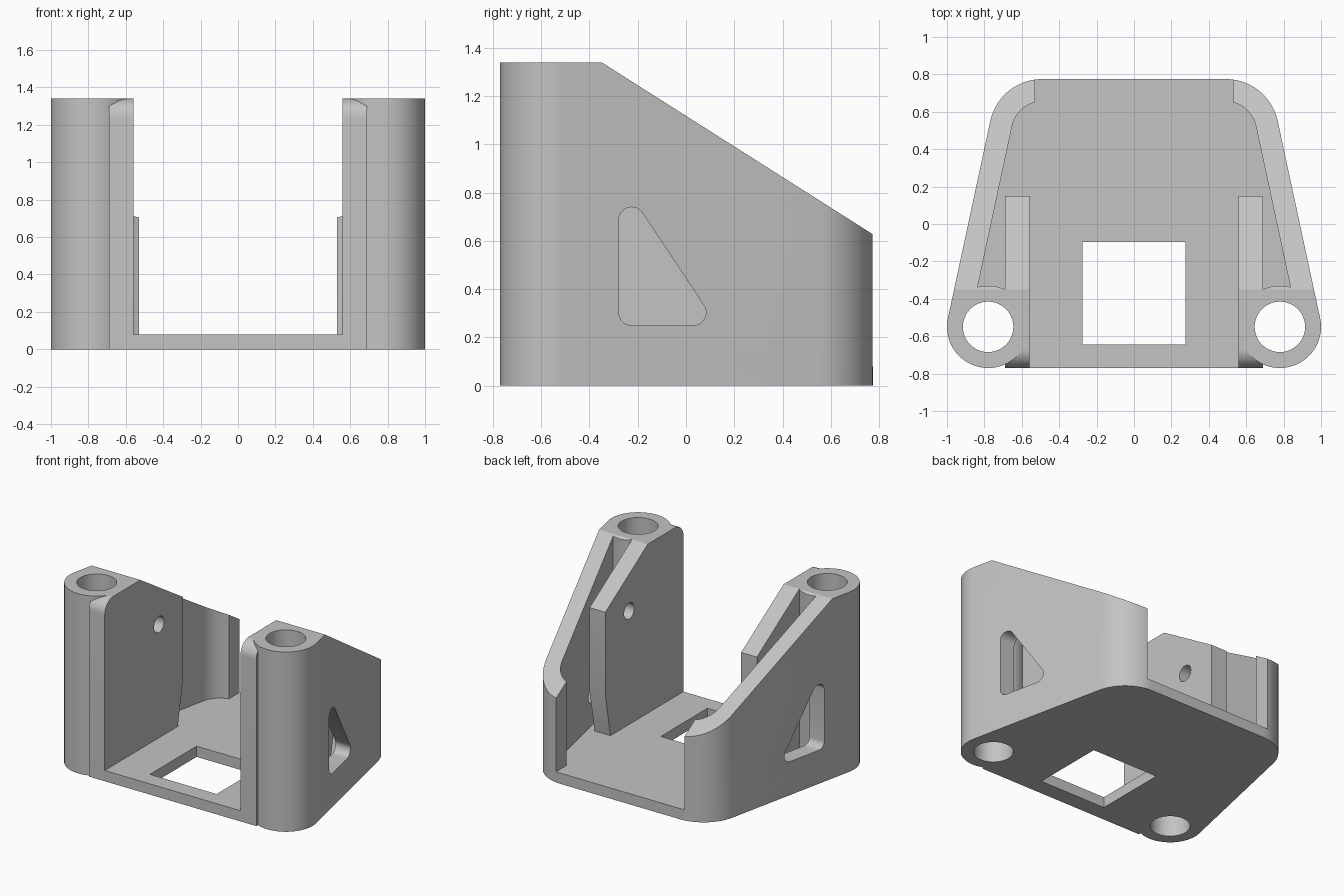
import bpy, bmesh, math

if "Cube" in bpy.data.objects:
    bpy.data.objects.remove(bpy.data.objects["Cube"])

grey = bpy.data.materials.new("light_grey")
grey.diffuse_color = (0.55, 0.55, 0.55, 1)
grey.use_nodes = True
grey.node_tree.nodes["Principled BSDF"].inputs["Base Color"].default_value = grey.diffuse_color


def arc(cx, cy, r, a0, a1, n=16):
    """Points on an arc, angles in degrees."""
    return [(cx + r * math.cos(math.radians(a0 + (a1 - a0) * i / n)),
             cy + r * math.sin(math.radians(a0 + (a1 - a0) * i / n)))
            for i in range(n + 1)]


def prism(name, pts, axis, lo, hi):
    """Extrude a 2D outline: xy outline along z, or yz outline along x."""
    bm = bmesh.new()
    place = (lambda p, h: (p[0], p[1], h)) if axis == 'z' else (lambda p, h: (h, p[0], p[1]))
    low = [bm.verts.new(place(p, lo)) for p in pts]
    high = [bm.verts.new(place(p, hi)) for p in pts]
    bm.faces.new(low[::-1])
    bm.faces.new(high)
    n = len(pts)
    for i in range(n):
        j = (i + 1) % n
        bm.faces.new((low[i], low[j], high[j], high[i]))
    bmesh.ops.recalc_face_normals(bm, faces=bm.faces)
    mesh = bpy.data.meshes.new(name)
    bm.to_mesh(mesh)
    bm.free()
    mesh.materials.append(grey)
    ob = bpy.data.objects.new(name, mesh)
    bpy.context.collection.objects.link(ob)
    return ob


def activate(ob):
    bpy.ops.object.select_all(action='DESELECT')
    ob.select_set(True)
    bpy.context.view_layer.objects.active = ob


def cut(ob, cutter):
    """Subtract the cutter and remove it."""
    mod = ob.modifiers.new("cut", 'BOOLEAN')
    mod.operation = 'DIFFERENCE'
    mod.solver = 'EXACT'
    mod.object = cutter
    activate(ob)
    bpy.ops.object.modifier_apply(modifier=mod.name)
    bpy.data.objects.remove(cutter)


def smooth(ob):
    activate(ob)
    bpy.ops.object.shade_smooth_by_angle(angle=math.radians(30))


# Main dimensions: screw pillar, rounded back corner, wall
PX, PY, PR = 0.78, -0.55, 0.22
CX, CY, CR = 0.49, 0.49, 0.285
WALL, TIP, TOP, FLOOR = 0.12, 0.53, 1.34, 0.08
dx, dy = CX - PX, CY - PY
tan = math.degrees(math.atan2(dy, dx) - math.acos((PR - CR) / math.hypot(dx, dy)))
join = tan + math.degrees(math.acos((PR - WALL) / PR))
tip_out = math.degrees(math.acos((TIP - CX) / CR))
tip_in = math.degrees(math.acos((TIP - CX) / (CR - WALL)))

inner_arc = arc(CX, CY, CR - WALL, tan, tip_in)
wall_outline = (arc(CX, CY, CR, tip_out, tan)
                + arc(PX, PY, PR, tan, join - 360, 48) + inner_arc)

# Floor fills the space between the two walls
front_angle = 360 - math.degrees(math.acos((0.69 - PX) / PR))
half = ([(0.69, -0.77)] + arc(PX, PY, PR, front_angle, join, 28) + inner_arc
        + arc(CX, CY, CR, tip_out, 90, 2))
floor = prism("floor", half + [(-x, y) for x, y in reversed(half)], 'z', 0, FLOOR)
cut(floor, prism("cutter", [(-0.275, -0.645), (0.275, -0.645), (0.275, -0.095),
                            (-0.275, -0.095)], 'z', -0.1, 0.2))
smooth(floor)

# Inner plate: sloped top, rounded front top edge, tapered lower back edge
plate_outline = ([(-0.77, FLOOR), (0.09, FLOOR), (0.15, 0.40), (0.15, 1.023), (-0.35, TOP)]
                 + arc(-0.67, TOP - 0.1, 0.1, 90, 180, 10))
# Rounded triangular window in the outer wall
window_outline = (arc(-0.225, 0.687, 0.053, 33.6, 180, 10)
                  + arc(-0.225, 0.303, 0.053, 180, 270, 8)
                  + arc(0.03, 0.303, 0.053, 270, 393.6, 10))
slope_outline = [(-0.6, 1.4985), (1.0, 0.484), (1.0, 2.0)]
bore_outline = arc(PX, PY, 0.135, 0, 352.5, 47)

for side, s in (("right", 1), ("left", -1)):
    def mirrored(pts):
        return [(s * x, y) for x, y in pts]

    # Outer wall with its screw pillar
    wall = prism(side + "_wall_and_pillar", mirrored(wall_outline), 'z', 0, TOP)
    cut(wall, prism("cutter", slope_outline, 'x', -1.5, 1.5))
    cut(wall, prism("cutter", mirrored(bore_outline), 'z', -0.2, 1.6))
    cut(wall, prism("cutter", window_outline, 'x', 0.70 * s, 1.1 * s))
    smooth(wall)

    # Inner plate with a pivot hole
    plate = prism(side + "_inner_plate", plate_outline, 'x', 0.56 * s, 0.69 * s)
    cut(plate, prism("cutter", mirrored(bore_outline), 'z', -0.2, 1.6))
    cut(plate, prism("cutter", arc(-0.13, 0.925, 0.06, 0, 348.75, 31), 'x', 0.5 * s, 0.74 * s))
    smooth(plate)
